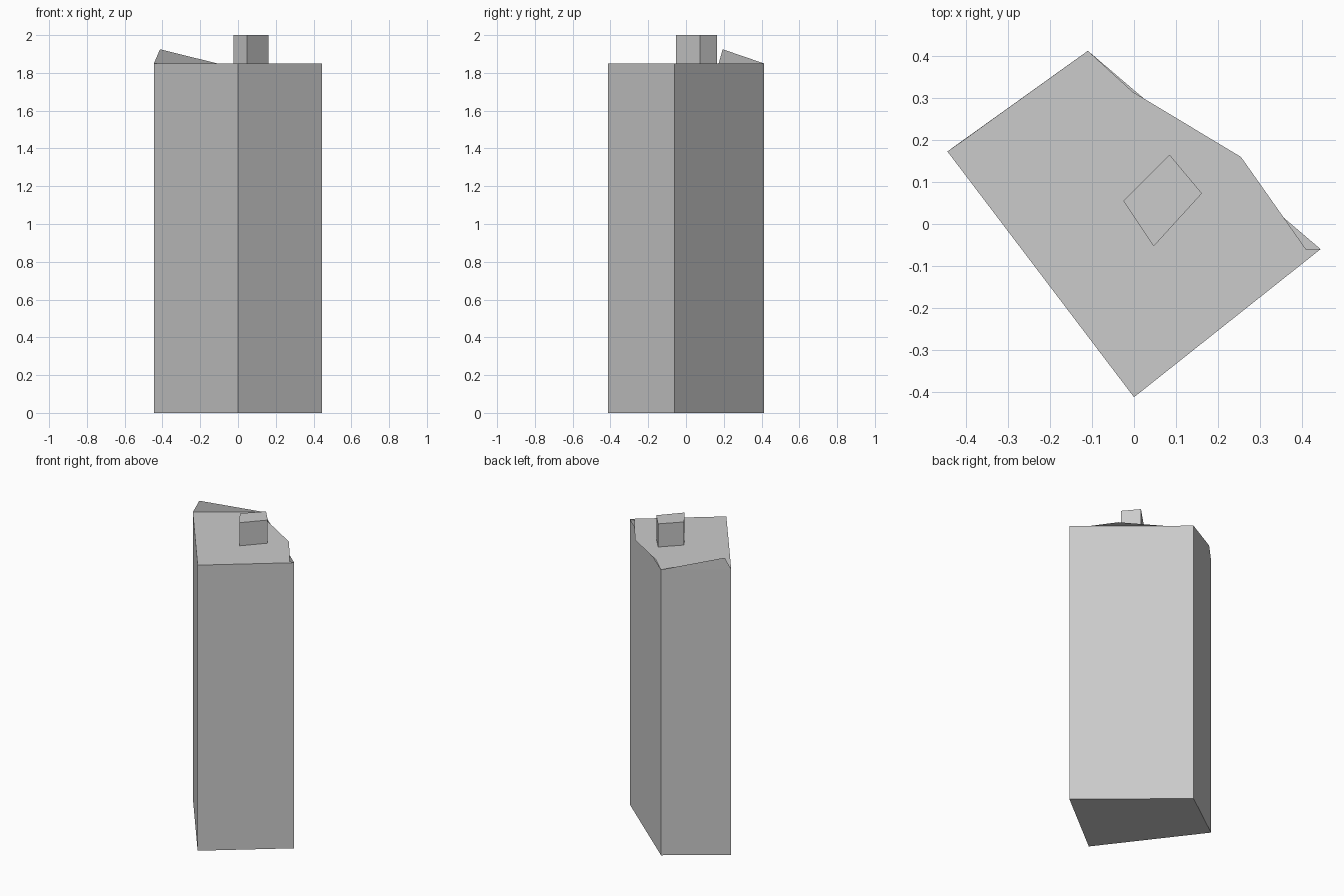
import bpy, bmesh

if "Cube" in bpy.data.objects:
    bpy.data.objects.remove(bpy.data.objects["Cube"])

BODY_TOP = 1.85
BODY_PLAN = [(0, -0.413), (0.445, -0.06), (-0.11, 0.413), (-0.445, 0.173)]


def finish(name, bm):
    mesh = bpy.data.meshes.new(name)
    bm.to_mesh(mesh)
    bm.free()
    obj = bpy.data.objects.new(name, mesh)
    bpy.context.collection.objects.link(obj)
    return obj


def prism(name, plan, z0, z1, open_top=False):
    """Extrude a counter-clockwise outline straight up."""
    bm = bmesh.new()
    low = [bm.verts.new((x, y, z0)) for x, y in plan]
    high = [bm.verts.new((x, y, z1)) for x, y in plan]
    n = len(plan)
    for i in range(n):
        j = (i + 1) % n
        bm.faces.new((low[i], low[j], high[j], high[i]))
    bm.faces.new(low[::-1])
    if not open_top:
        bm.faces.new(high)
    return finish(name, bm)


def sheet(name, points):
    """Single flat polygon."""
    bm = bmesh.new()
    bm.faces.new([bm.verts.new(p) for p in points])
    return finish(name, bm)


# Tall skewed body, open under the lid
prism("body", BODY_PLAN, 0, BODY_TOP, open_top=True)

# Flat lid, overhanging the back wall and leaving a gap in the right corner
lid_plan = [(0, -0.413), (0.445, -0.06), (0.41, -0.06), (0.255, 0.16),
            (-0.003, 0.315), (-0.11, 0.413), (-0.445, 0.173)]
sheet("lid", [(x, y, BODY_TOP) for x, y in lid_plan])

# Upright triangular flap along the back left edge
sheet("back_flap", [(-0.11, 0.413, BODY_TOP), (-0.445, 0.173, BODY_TOP),
                    (-0.413, 0.194, 1.925)])

# Small block on the lid
prism("top_block", [(0.047, -0.053), (0.162, 0.073), (0.085, 0.165),
                    (-0.025, 0.055)], BODY_TOP, 2.0)
